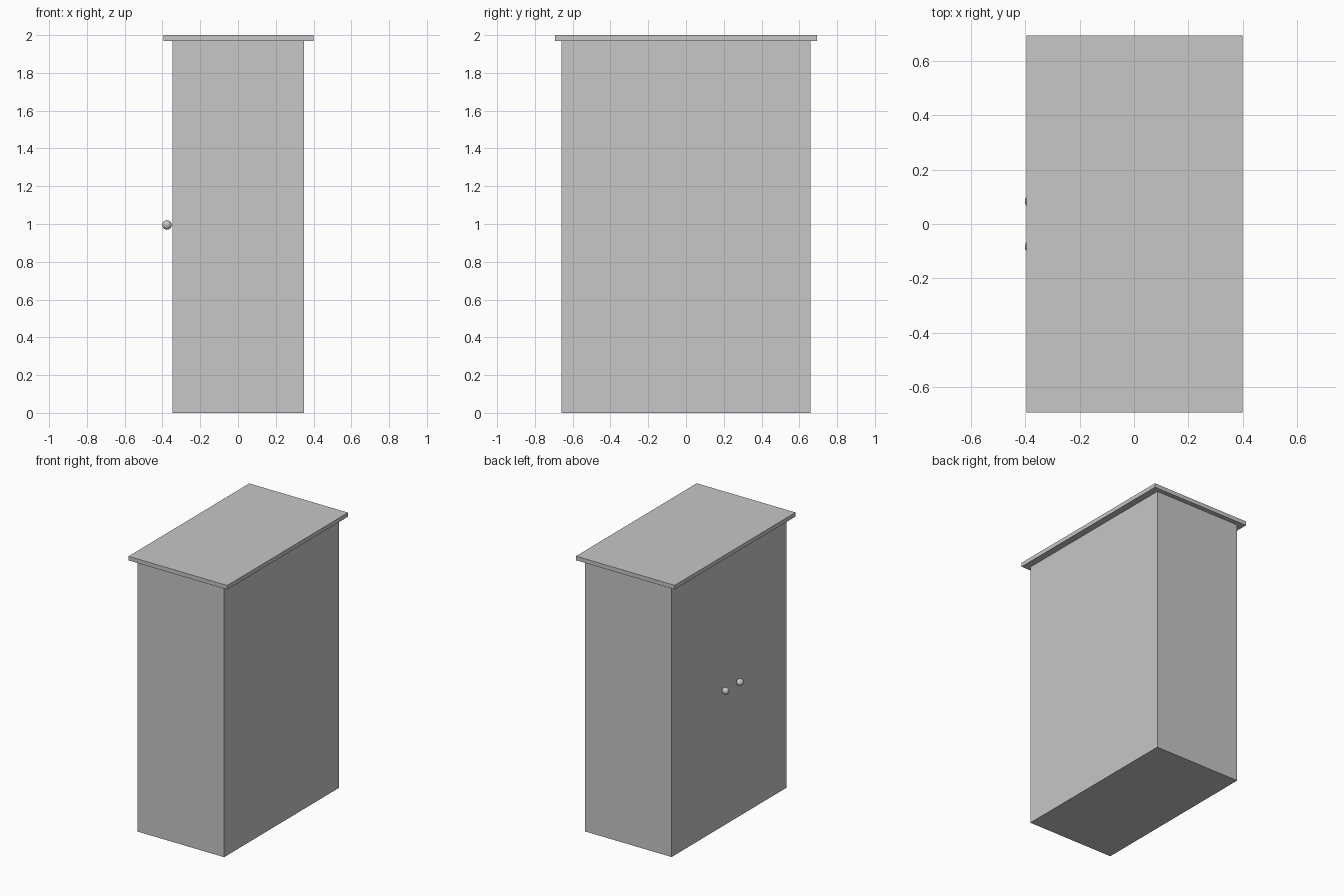
import bpy
import math

default_cube = bpy.data.objects.get("Cube")
if default_cube:
    bpy.data.objects.remove(default_cube, do_unlink=True)

# Single grey finish
grey = bpy.data.materials.new("plain_grey")
grey.use_nodes = True
colour = (0.57, 0.57, 0.57, 1)
grey.diffuse_color = colour
grey.node_tree.nodes["Principled BSDF"].inputs["Base Color"].default_value = colour


def finish(name):
    obj = bpy.context.object
    obj.name = name
    obj.data.materials.append(grey)
    return obj


def box(name, centre_x, width, depth, bottom, top):
    bpy.ops.mesh.primitive_cube_add(size=1, location=(centre_x, 0, (bottom + top) / 2))
    obj = finish(name)
    obj.scale = (width, depth, top - bottom)
    bpy.ops.object.transform_apply(location=False, rotation=False, scale=True)


# Cabinet body and overhanging top board
box("cabinet_body", 0.002, 0.696, 1.318, 0, 1.97)
box("top_board", 0.002, 0.793, 1.386, 1.97, 2)

# Pair of round door knobs
for side, y in (("front", -0.083), ("back", 0.083)):
    bpy.ops.mesh.primitive_uv_sphere_add(
        segments=32, ring_count=16, radius=0.025, location=(-0.376, y, 0.995))
    finish(side + "_door_knob")
    bpy.ops.object.shade_smooth_by_angle(angle=math.radians(30))
